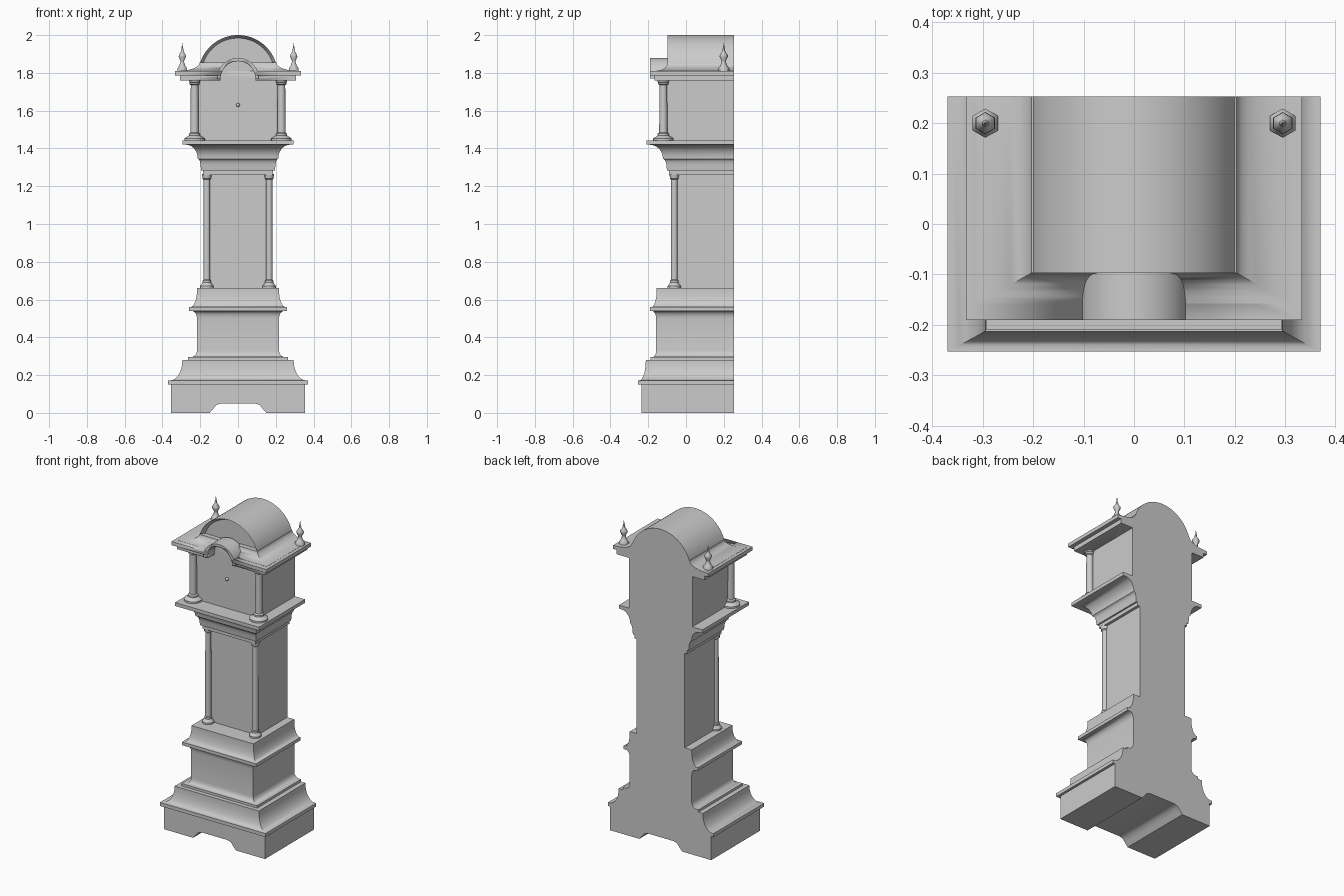
import bpy, bmesh, math

if "Cube" in bpy.data.objects:
    bpy.data.objects.remove(bpy.data.objects["Cube"])

grey = bpy.data.materials.new("plain grey")
grey.diffuse_color = (0.6, 0.6, 0.6, 1)
grey.use_nodes = True
grey.node_tree.nodes["Principled BSDF"].inputs["Base Color"].default_value = grey.diffuse_color
BACK = 0.253


def finish(name, bm, angle=35):
    bmesh.ops.recalc_face_normals(bm, faces=bm.faces)
    mesh = bpy.data.meshes.new(name)
    bm.to_mesh(mesh)
    bm.free()
    obj = bpy.data.objects.new(name, mesh)
    bpy.context.collection.objects.link(obj)
    mesh.materials.append(grey)
    bpy.ops.object.select_all(action='DESELECT')
    obj.select_set(True)
    bpy.context.view_layer.objects.active = obj
    bpy.ops.object.shade_smooth_by_angle(angle=math.radians(angle))
    return obj


def loft(name, levels):
    """Stack of rectangles (z, half width, front y), all sharing the flat back."""
    bm = bmesh.new()
    rings = [[bm.verts.new(p) for p in ((-w, BACK, z), (-w, y, z), (w, y, z), (w, BACK, z))]
             for z, w, y in levels]
    for a, b in zip(rings, rings[1:]):
        for i in range(4):
            j = (i + 1) % 4
            bm.faces.new((a[i], a[j], b[j], b[i]))
    bm.faces.new(rings[0])
    bm.faces.new(rings[-1])
    return finish(name, bm)


def cove(a, b, n=7):
    """Concave quarter curve between two levels, narrowing or flaring upward."""
    out = []
    for i in range(n + 1):
        t = i / n * math.pi / 2
        if a[1] > b[1]:
            h, s = 1 - math.cos(t), math.sin(t)
        else:
            h, s = math.sin(t), 1 - math.cos(t)
        out.append((a[0] + (b[0] - a[0]) * h,
                    a[1] + (b[1] - a[1]) * s, a[2] + (b[2] - a[2]) * s))
    return out


def prism(name, pts, y0, y1, recess=None):
    """Front-facing outline (x, z) pushed from y0 to y1."""
    bm = bmesh.new()
    f = [bm.verts.new((x, y0, z)) for x, z in pts]
    b = [bm.verts.new((x, y1, z)) for x, z in pts]
    front = bm.faces.new(f)
    bm.faces.new(b[::-1])
    for i in range(len(pts)):
        j = (i + 1) % len(pts)
        bm.faces.new((f[j], f[i], b[i], b[j]))
    if recess:
        bmesh.ops.recalc_face_normals(bm, faces=bm.faces)
        bmesh.ops.inset_region(bm, faces=[front], thickness=recess[0], depth=0)
        bmesh.ops.translate(bm, verts=front.verts, vec=(0, recess[1], 0))
    return finish(name, bm)


def arc(r, cz, a0, a1, n):
    return [(r * math.cos(math.radians(a0 + (a1 - a0) * i / n)),
             cz + r * math.sin(math.radians(a0 + (a1 - a0) * i / n))) for i in range(n + 1)]


def lathe(name, profile, x, y, sides, turn=0, angle=35):
    """Turned part from (radius, z) points."""
    bm = bmesh.new()
    rings = [[bm.verts.new((x + r * math.cos(turn + k * math.tau / sides),
                            y + r * math.sin(turn + k * math.tau / sides), z))
              for k in range(sides)] for r, z in profile]
    for a, b in zip(rings, rings[1:]):
        for i in range(sides):
            j = (i + 1) % sides
            bm.faces.new((a[i], a[j], b[j], b[i]))
    bm.faces.new(rings[0])
    bm.faces.new(rings[-1])
    return finish(name, bm, angle)


# Plinth with cut-out foot
half = [(0.09, 0.05), (0.115, 0.042), (0.132, 0.02), (0.15, 0), (0.354, 0), (0.354, 0.152)]
prism("plinth", half + [(-x, z) for x, z in reversed(half)], -0.235, BACK)
loft("plinth_moulding", [(0.15, 0.37, -BACK), (0.172, 0.37, -BACK)]
     + cove((0.172, 0.36, -0.248), (0.275, 0.295, -0.213))
     + [(0.28, 0.295, -0.213), (0.28, 0.265, -0.187), (0.295, 0.265, -0.187)])

# Lower case, flaring into the waist ledge
loft("lower_case", cove((0.295, 0.25, -0.18), (0.33, 0.217, -0.158), 4)
     + cove((0.50, 0.217, -0.158), (0.54, 0.245, -0.18), 4))
loft("waist_ledge", [(0.54, 0.26, -0.19), (0.56, 0.26, -0.19)]
     + cove((0.56, 0.253, -0.184), (0.65, 0.217, -0.155))
     + [(0.662, 0.217, -0.155)])

# Waist and its cornice
loft("waist", [(0.66, 0.168, -0.045), (1.27, 0.168, -0.045)])
loft("cornice", [(1.26, 0.185, -0.09), (1.283, 0.185, -0.09), (1.283, 0.195, -0.1)]
     + cove((1.30, 0.197, -0.103), (1.345, 0.213, -0.122), 4)
     + cove((1.345, 0.213, -0.122), (1.42, 0.275, -0.193))
     + [(1.42, 0.293, -0.21), (1.442, 0.293, -0.21)])

# Hood box, its eaves and the coved roof
loft("hood", [(1.44, 0.222, -0.104), (1.80, 0.222, -0.104)])
eaves = loft("eaves", [(1.76, 0.308, -0.168), (1.787, 0.308, -0.168),
                       (1.787, 0.333, -0.19), (1.81, 0.333, -0.19)])
roof = loft("roof_cove", [(1.80, 0.312, -0.158)]
            + cove((1.811, 0.312, -0.158), (1.855, 0.203, -0.097)))
porch = prism("front_arch", arc(0.11, 1.77, 0, 180, 24), -0.19, -0.08)

# Arched opening through the front of the eaves
cutter = prism("arch_cutter", [(0.092, 1.74)] + arc(0.092, 1.77, 0, 180, 24) + [(-0.092, 1.74)],
               -0.3, -0.105)
for obj in (eaves, roof, porch):
    mod = obj.modifiers.new("opening", 'BOOLEAN')
    mod.operation = 'DIFFERENCE'
    mod.solver = 'EXACT'
    mod.object = cutter
    bpy.context.view_layer.objects.active = obj
    bpy.ops.object.modifier_apply(modifier=mod.name)
bpy.data.objects.remove(cutter)

# Barrel top with recessed front panel
prism("barrel_top", arc(0.21, 1.79, 13, 167, 32), -0.097, BACK, (0.016, 0.03))

# Columns, finials and knob
for side, s in (("left", -1), ("right", 1)):
    lathe("waist_column_" + side,
          [(0.035, 0.66), (0.035, 0.672), (0.022, 0.69), (0.022, 0.70), (0.018, 0.705),
           (0.017, 1.235), (0.023, 1.24), (0.023, 1.248), (0.026, 1.255), (0.026, 1.265)],
          s * 0.165, -0.062, 20)
    lathe("hood_column_" + side,
          [(0.054, 1.44), (0.054, 1.453), (0.03, 1.468), (0.03, 1.478), (0.022, 1.485),
           (0.02, 1.735), (0.027, 1.74), (0.027, 1.75), (0.03, 1.752), (0.03, 1.762)],
          s * 0.23, -0.12, 20)
    lathe("finial_" + side,
          [(0.029, 1.805), (0.029, 1.825), (0.02, 1.835), (0.012, 1.855), (0.012, 1.865),
           (0.022, 1.885), (0.021, 1.895), (0.009, 1.912), (0.006, 1.92), (0.007, 1.926),
           (0.004, 1.932), (0.001, 1.957)],
          s * 0.295, 0.2, 6, math.pi / 2, 65)

bm = bmesh.new()
bmesh.ops.create_uvsphere(bm, u_segments=12, v_segments=8, radius=0.01)
bmesh.ops.translate(bm, verts=bm.verts, vec=(0, -0.11, 1.63))
finish("door_knob", bm, 60)
